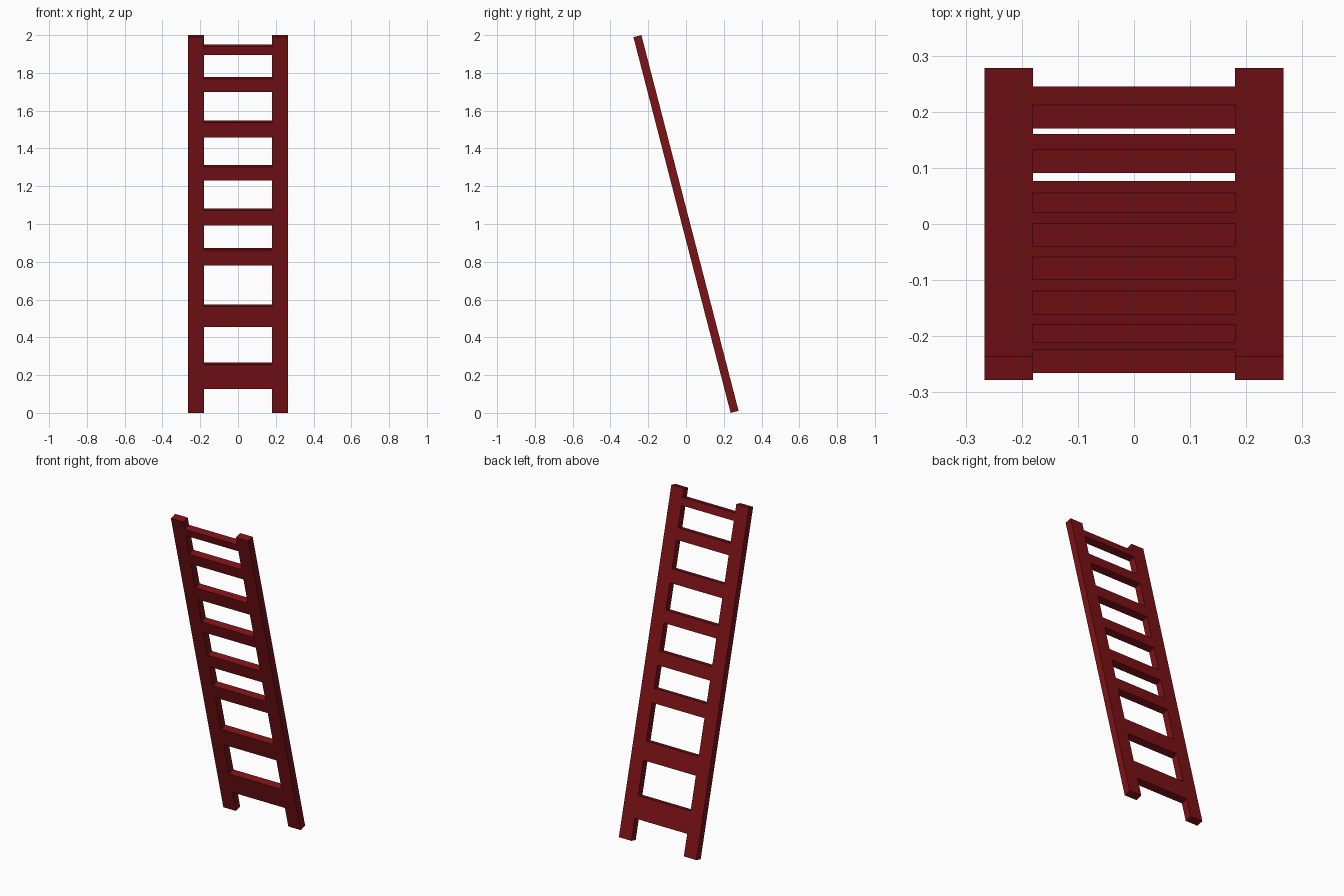
import bpy
from math import radians, sin, cos
from mathutils import Matrix

if "Cube" in bpy.data.objects:
    bpy.data.objects.remove(bpy.data.objects["Cube"])

TILT = radians(14.5)      # lean towards the front
THICK = 0.0435            # board thickness
LENGTH = 2.055            # rail length along the slope
INNER, OUTER = 0.18, 0.266

paint = bpy.data.materials.new("red_paint")
paint.diffuse_color = (0.2, 0.006, 0.008, 1)
paint.use_nodes = True
paint.node_tree.nodes["Principled BSDF"].inputs["Base Color"].default_value = paint.diffuse_color

# ladder plane, lifted so the lowest edge rests on the ground
lean = Matrix.Translation((0, 0, 1)) @ Matrix.Rotation(TILT, 4, 'X')


def board(name, x0, x1, s0, s1):
    """Flat board in the ladder plane, s measured along the slope."""
    bpy.ops.mesh.primitive_cube_add(size=1)
    ob = bpy.context.object
    ob.name = name
    size = Matrix.Diagonal((x1 - x0, THICK, s1 - s0, 1))
    ob.data.transform(lean @ Matrix.Translation(((x0 + x1) / 2, 0, (s0 + s1) / 2)) @ size)
    ob.data.materials.append(paint)
    return ob


# side rails
board("left_rail", -OUTER, -INNER, -LENGTH / 2, LENGTH / 2)
board("right_rail", INNER, OUTER, -LENGTH / 2, LENGTH / 2)

# rungs: lowest and highest visible height of each, flush with the rails
rungs = [(0.127, 0.266), (0.455, 0.574), (0.78, 0.872), (0.992, 1.082),
         (1.23, 1.313), (1.457, 1.547), (1.70, 1.778), (1.894, 1.95)]
edge = THICK / 2 * sin(TILT)
for i, (z0, z1) in enumerate(rungs, 1):
    board(f"rung_{i}", -INNER, INNER,
          (z0 - 1 + edge) / cos(TILT), (z1 - 1 - edge) / cos(TILT))
